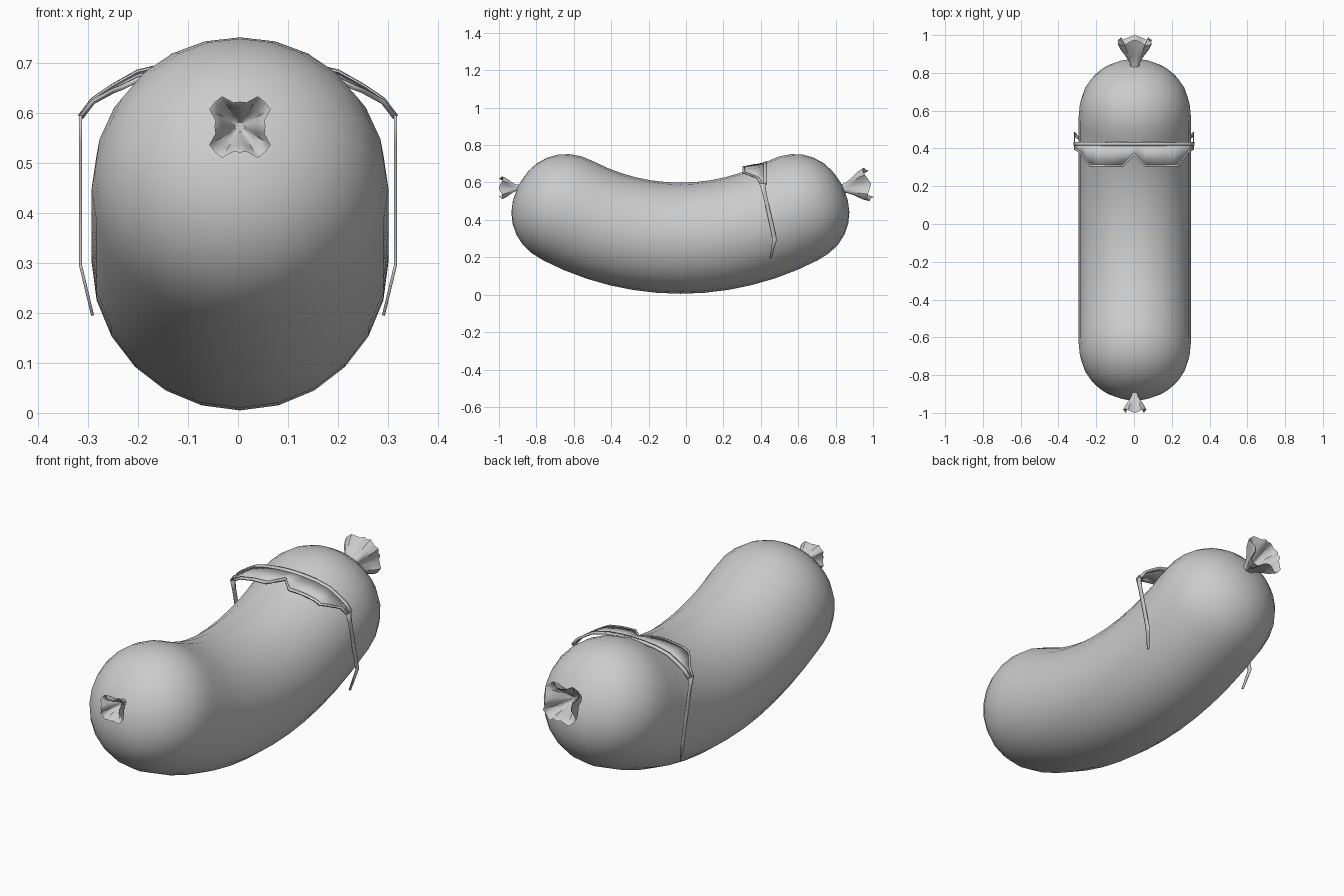
import bpy, bmesh, math
from mathutils import Vector

if "Cube" in bpy.data.objects:
    bpy.data.objects.remove(bpy.data.objects["Cube"])

grey = bpy.data.materials.new("plain grey")
grey.diffuse_color = (0.6, 0.6, 0.6, 1)
grey.use_nodes = True
grey.node_tree.nodes["Principled BSDF"].inputs["Base Color"].default_value = grey.diffuse_color


def make(name, verts, faces, angle=40, thickness=0):
    me = bpy.data.meshes.new(name)
    me.from_pydata([tuple(v) for v in verts], [], faces)
    bm = bmesh.new()
    bm.from_mesh(me)
    bmesh.ops.recalc_face_normals(bm, faces=bm.faces)
    bm.to_mesh(me)
    bm.free()
    ob = bpy.data.objects.new(name, me)
    bpy.context.collection.objects.link(ob)
    me.materials.append(grey)
    if thickness:
        mod = ob.modifiers.new("thickness", 'SOLIDIFY')
        mod.thickness = thickness
        mod.offset = 0
    bpy.ops.object.select_all(action='DESELECT')
    ob.select_set(True)
    bpy.context.view_layer.objects.active = ob
    bpy.ops.object.shade_smooth_by_angle(angle=math.radians(angle))
    return ob


def loft(name, rings, angle=40):
    """Skin a list of equal closed rings and cap both ends."""
    n = len(rings[0])
    verts = [v for r in rings for v in r]
    faces = [(i * n + j, i * n + (j + 1) % n, (i + 1) * n + (j + 1) % n, (i + 1) * n + j)
             for i in range(len(rings) - 1) for j in range(n)]
    faces += [tuple(range(n)), tuple(range(len(verts) - n, len(verts)))]
    return make(name, verts, faces, angle)


# Sausage body: rings swept along an arc, with rounded ends
R, BEND, RAD, Y0, Z0, N = 1.3, math.radians(27.5), 0.297, -0.03, 0.302, 24


def ring(a, along, r):
    c = Vector((0.004, Y0 + R * math.sin(a), Z0 + R * (1 - math.cos(a))))
    t = Vector((0, math.cos(a), math.sin(a)))
    up = Vector((0, -math.sin(a), math.cos(a)))
    c += t * along
    return [c + r * (math.cos(k * math.tau / N) * Vector((1, 0, 0))
                     + math.sin(k * math.tau / N) * up) for k in range(N)]


cap = []
for i in range(7):
    q = math.radians(3 + 87 * i / 7)
    cap.append((RAD * math.cos(q) ** 0.92, RAD * math.sin(q) ** 0.92))
rings = [ring(-BEND, -along, r) for along, r in cap]
rings += [ring(BEND * (i / 6 - 1), 0, RAD) for i in range(13)]
rings += [ring(BEND, along, r) for along, r in reversed(cap)]
loft("sausage_body", rings, 60)


# Twisted skin ends: four-cornered open ruffles
def knot(name, y, z, sign, pitch, length, radius):
    axis = Vector((0, sign * math.cos(pitch), math.sin(pitch)))
    up = Vector((0, -sign * math.sin(pitch), math.cos(pitch)))
    base, n = Vector((0.004, y, z)), 24
    # distance along, radius, corner strength (outer skin, rim, then inside)
    profile = [(-0.2, 0.25, 0), (0.1, 0.3, 0.05), (0.4, 0.52, 0.14), (0.75, 0.85, 0.2),
               (1.0, 1.0, 0.22), (0.97, 0.92, 0.22), (0.7, 0.68, 0.2),
               (0.4, 0.38, 0.12), (0.2, 0.16, 0)]
    rs = []
    for d, r, w in profile:
        pts = []
        for k in range(n):
            f = k * math.tau / n
            wave = -math.cos(4 * f)
            rr = radius * r * (1 + w * wave + 0.25 * w * math.cos(12 * f))
            dd = length * (d - 0.55 * w * wave)
            pts.append(base + axis * dd + rr * (math.cos(f) * Vector((1, 0, 0)) + math.sin(f) * up))
        rs.append(pts)
    loft(name, rs, 45)


knot("front_knot", -0.90, 0.572, -1, 0.0, 0.09, 0.061)
knot("back_knot", 0.84, 0.568, 1, math.radians(10), 0.135, 0.09)


# Sunglasses: arched plate over the body
def arch(x):
    pts = [(0, 0.705), (0.06, 0.703), (0.13, 0.696), (0.2, 0.68), (0.25, 0.652),
           (0.29, 0.625), (0.315, 0.592)]
    x = abs(x)
    for (x0, z0), (x1, z1) in zip(pts, pts[1:]):
        if x <= x1:
            return z0 + (z1 - z0) * (x - x0) / (x1 - x0)
    return pts[-1][1]


def plate(name, half, thickness, lift=0.0):
    """Strip symmetric in x from (x, low y, high y)."""
    full = [(-x, a, b) for x, a, b in reversed(half) if x > 0] + list(half)
    verts = []
    for x, a, b in full:
        for y in (a, b):
            verts.append((x, y, arch(x) + 0.22 * (y - 0.42) * max(0, 1 - abs(x) / 0.4) + lift))
    faces = [(2 * i, 2 * i + 2, 2 * i + 3, 2 * i + 1) for i in range(len(full) - 1)]
    return make(name, verts, faces, 30, thickness)


TOP = 0.425
lower = [(0, 0.362), (0.06, 0.302), (0.13, 0.302), (0.2, 0.302), (0.23, 0.302),
         (0.25, 0.327), (0.29, 0.38), (0.315, 0.395)]
plate("lenses", [(x, y, TOP) for x, y in lower], 0.005)
plate("lower_rim", [(x, y, min(y + 0.012, TOP)) for x, y in lower], 0.01)
plate("brow_bar", [(x, 0.415, 0.433) for x, _ in lower], 0.012)

# Temples: thin arms down each side, hooked at the tip
path = [(0.315, 0.408, 0.595, 0.016), (0.315, 0.42, 0.54, 0.011), (0.315, 0.447, 0.42, 0.011),
        (0.315, 0.475, 0.295, 0.011), (0.291, 0.452, 0.195, 0.006)]
for side, label in ((-1, "left_temple"), (1, "right_temple")):
    verts = [(side * x, y + s * w, z) for x, y, z, w in path for s in (-1, 1)]
    faces = [(2 * i, 2 * i + 1, 2 * i + 3, 2 * i + 2) for i in range(len(path) - 1)]
    make(label, verts, faces, 30, 0.006)
